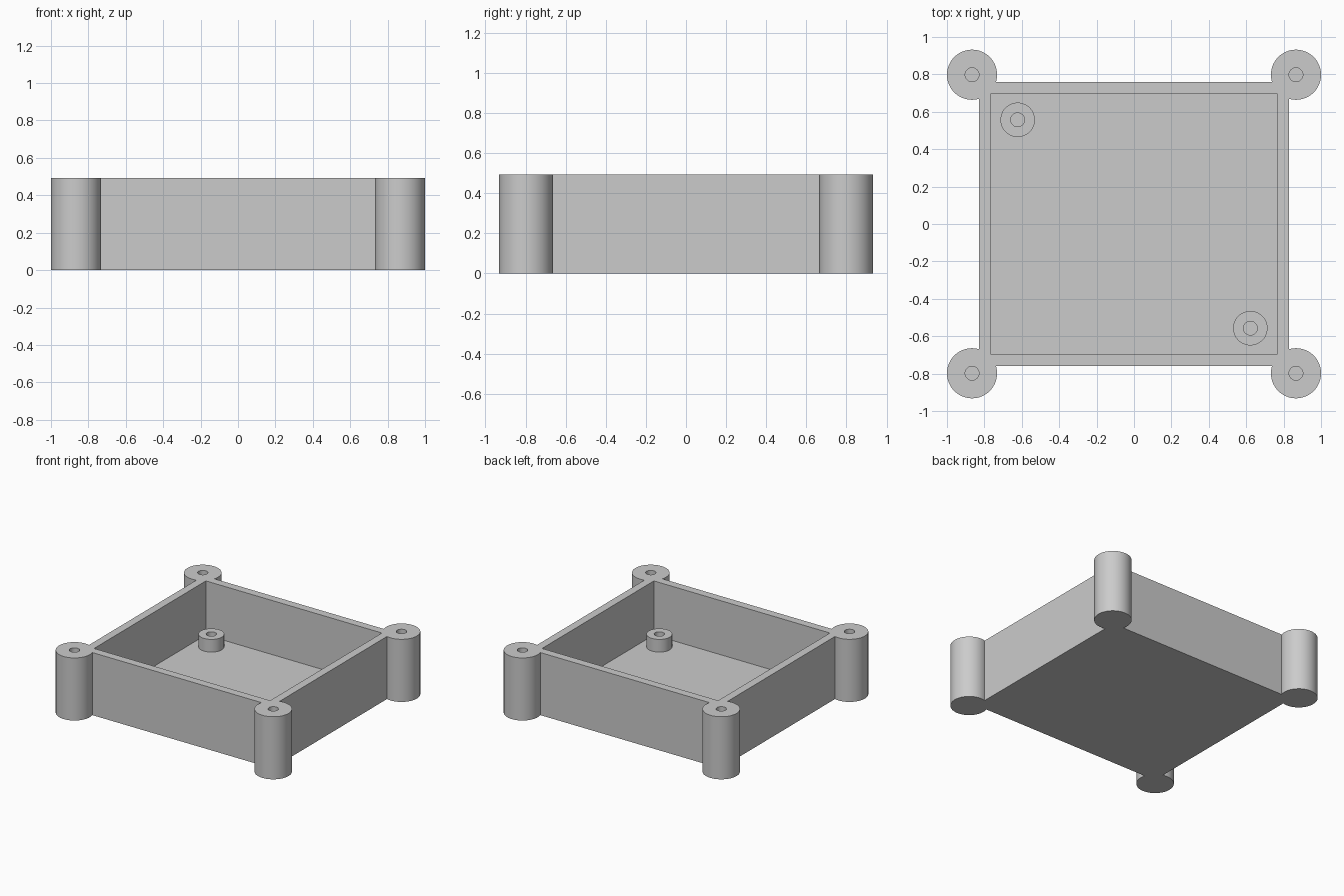
import bpy
import math

default = bpy.data.objects.get("Cube")
if default:
    bpy.data.objects.remove(default, do_unlink=True)

HEIGHT, FLOOR = 0.493, 0.067
POST_X, POST_Y = 0.866, 0.798
BOSS_X, BOSS_Y = 0.622, 0.557
HOLE_R = 0.037

grey = bpy.data.materials.new("plain grey")
grey.use_nodes = True
colour = (0.6, 0.6, 0.6, 1)
grey.diffuse_color = colour
grey.node_tree.nodes["Principled BSDF"].inputs["Base Color"].default_value = colour


def finish(name):
    obj = bpy.context.object
    obj.name = name
    bpy.ops.object.transform_apply(location=False, rotation=False, scale=True)
    obj.data.materials.append(grey)
    return obj


def box(name, half_x, half_y, z0, z1):
    bpy.ops.mesh.primitive_cube_add(size=2, location=(0, 0, (z0 + z1) / 2))
    bpy.context.object.scale = (half_x, half_y, (z1 - z0) / 2)
    return finish(name)


def cylinder(name, x, y, radius, z0, z1, sides=64):
    bpy.ops.mesh.primitive_cylinder_add(
        vertices=sides, radius=radius, depth=z1 - z0, location=(x, y, (z0 + z1) / 2))
    return finish(name)


def combine(target, other, operation):
    mod = target.modifiers.new(operation.lower(), "BOOLEAN")
    mod.operation, mod.object, mod.solver = operation, other, "EXACT"
    bpy.context.view_layer.objects.active = target
    bpy.ops.object.modifier_apply(modifier=mod.name)
    bpy.data.objects.remove(other, do_unlink=True)


# Open tray
case = box("enclosure_base", 0.83, 0.76, 0, HEIGHT)
combine(case, box("pocket", 0.767, 0.696, FLOOR, HEIGHT + 0.1), "DIFFERENCE")

# Corner screw posts with blind holes
for sx in (-1, 1):
    for sy in (-1, 1):
        x, y = sx * POST_X, sy * POST_Y
        combine(case, cylinder("post", x, y, 0.134, 0, HEIGHT), "UNION")
        combine(case, cylinder("post_hole", x, y, HOLE_R, FLOOR, HEIGHT + 0.1, 32), "DIFFERENCE")

# Two standoffs on the floor, at opposite corners
for s in (-1, 1):
    x, y = s * BOSS_X, -s * BOSS_Y
    combine(case, cylinder("standoff", x, y, 0.092, FLOOR - 0.02, FLOOR + 0.1, 48), "UNION")
    combine(case, cylinder("standoff_hole", x, y, HOLE_R, FLOOR, FLOOR + 0.2, 32), "DIFFERENCE")

# Smooth the round walls, keep the edges crisp
bpy.ops.object.select_all(action="DESELECT")
case.select_set(True)
bpy.context.view_layer.objects.active = case
bpy.ops.object.shade_smooth_by_angle(angle=math.radians(30))
